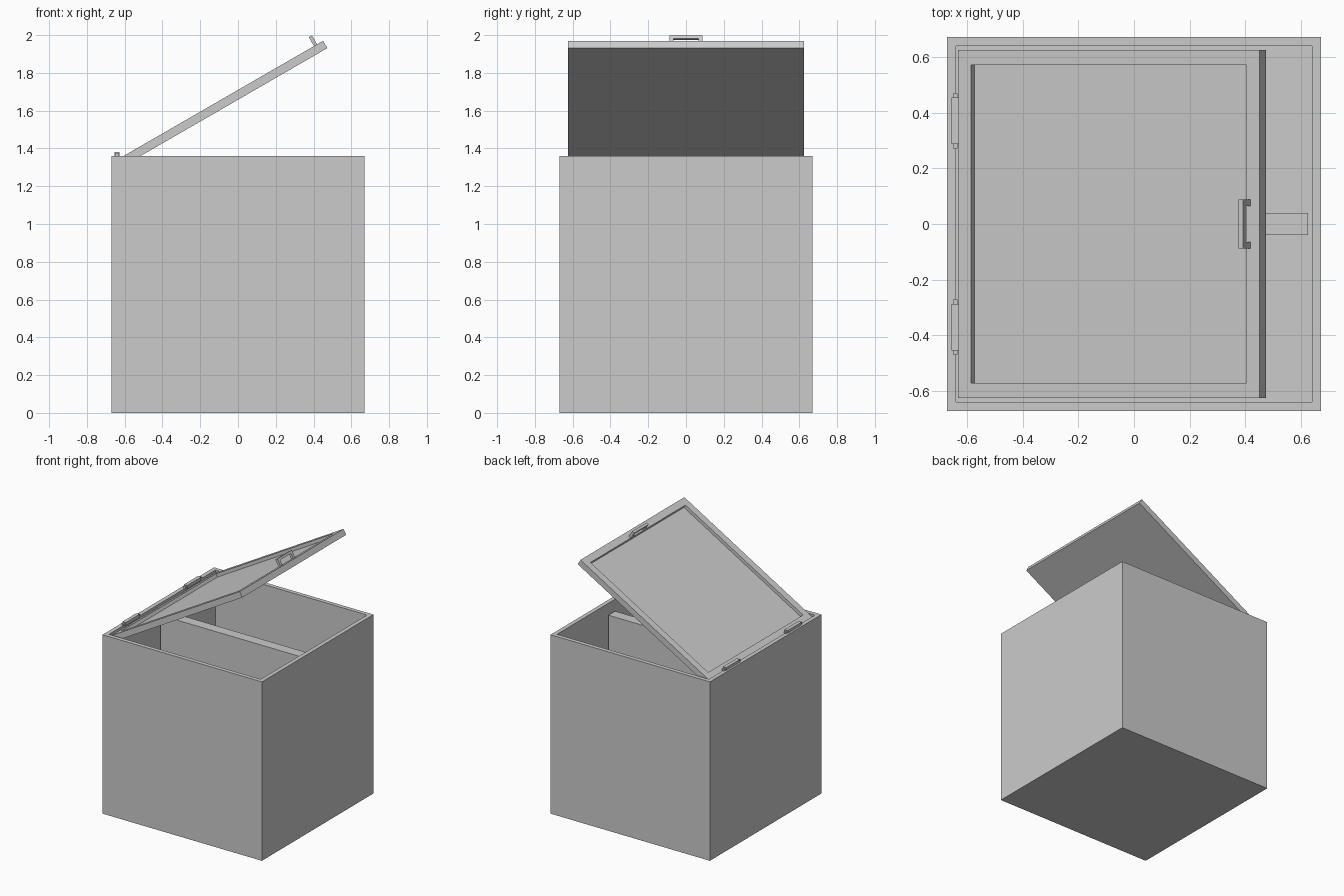
import bpy, bmesh
from math import radians
from mathutils import Matrix

if "Cube" in bpy.data.objects:
    bpy.data.objects.remove(bpy.data.objects["Cube"])


def add_box(bm, x, y, z):
    """Box spanning the (min, max) ranges."""
    size = [b - a for a, b in (x, y, z)]
    mid = [(a + b) / 2 for a, b in (x, y, z)]
    bmesh.ops.create_cube(bm, size=1, matrix=Matrix.Translation(mid) @ Matrix.Diagonal((*size, 1)))


def finish(name, bm, matrix=Matrix()):
    mesh = bpy.data.meshes.new(name)
    bm.to_mesh(mesh)
    bm.free()
    obj = bpy.data.objects.new(name, mesh)
    bpy.context.collection.objects.link(obj)
    obj.matrix_world = matrix
    return obj


def recessed_box(name, x, y, z, margin, depth, matrix=Matrix()):
    """Box whose top face is inset by margin and sunk by depth."""
    bm = bmesh.new()
    add_box(bm, x, y, z)
    bm.normal_update()
    top = max(bm.faces, key=lambda f: f.normal.z)
    bmesh.ops.inset_region(bm, faces=[top], thickness=margin)
    rim = top.edges[:]
    floor = bmesh.ops.extrude_face_region(bm, geom=[top])["geom"]
    verts = [v for v in floor if isinstance(v, bmesh.types.BMVert)]
    bmesh.ops.translate(bm, verts=verts, vec=(0, 0, -depth))
    if top.is_valid:
        bmesh.ops.delete(bm, geom=[top], context='FACES_ONLY')
    bmesh.ops.recalc_face_normals(bm, faces=bm.faces)
    return finish(name, bm, matrix)


# Open bin with thick walls
recessed_box("bin_body", (-.67, .67), (-.67, .67), (0, 1.36), .045, 1.315)

# Divider between the two compartments
bm = bmesh.new()
add_box(bm, (-.625, .625), (-.04, .04), (.045, 1.28))
finish("divider", bm)

# Lid, propped open 30 degrees, with a sunken panel
tilt = Matrix.Translation((-.632, 0, 1.345)) @ Matrix.Rotation(radians(-30), 4, 'Y')
recessed_box("lid", (0, 1.25), (-.624, .624), (-.045, 0), .076, .025, tilt)

# Pull handle on the lid edge
bm = bmesh.new()
add_box(bm, (1.194, 1.213), (-.088, .088), (.036, .054))
for s in (-1, 1):
    add_box(bm, (1.194, 1.213), sorted((s * .065, s * .088)), (-.002, .036))
finish("handle", bm, tilt)

# Two hinges with pins showing at both ends
for label, y in (("front", -.37), ("back", .37)):
    bm = bmesh.new()
    add_box(bm, (-.655, -.627), (y - .083, y + .083), (1.355, 1.381))
    add_box(bm, (-.649, -.633), (y - .099, y + .099), (1.358, 1.375))
    finish(label + "_hinge", bm)
